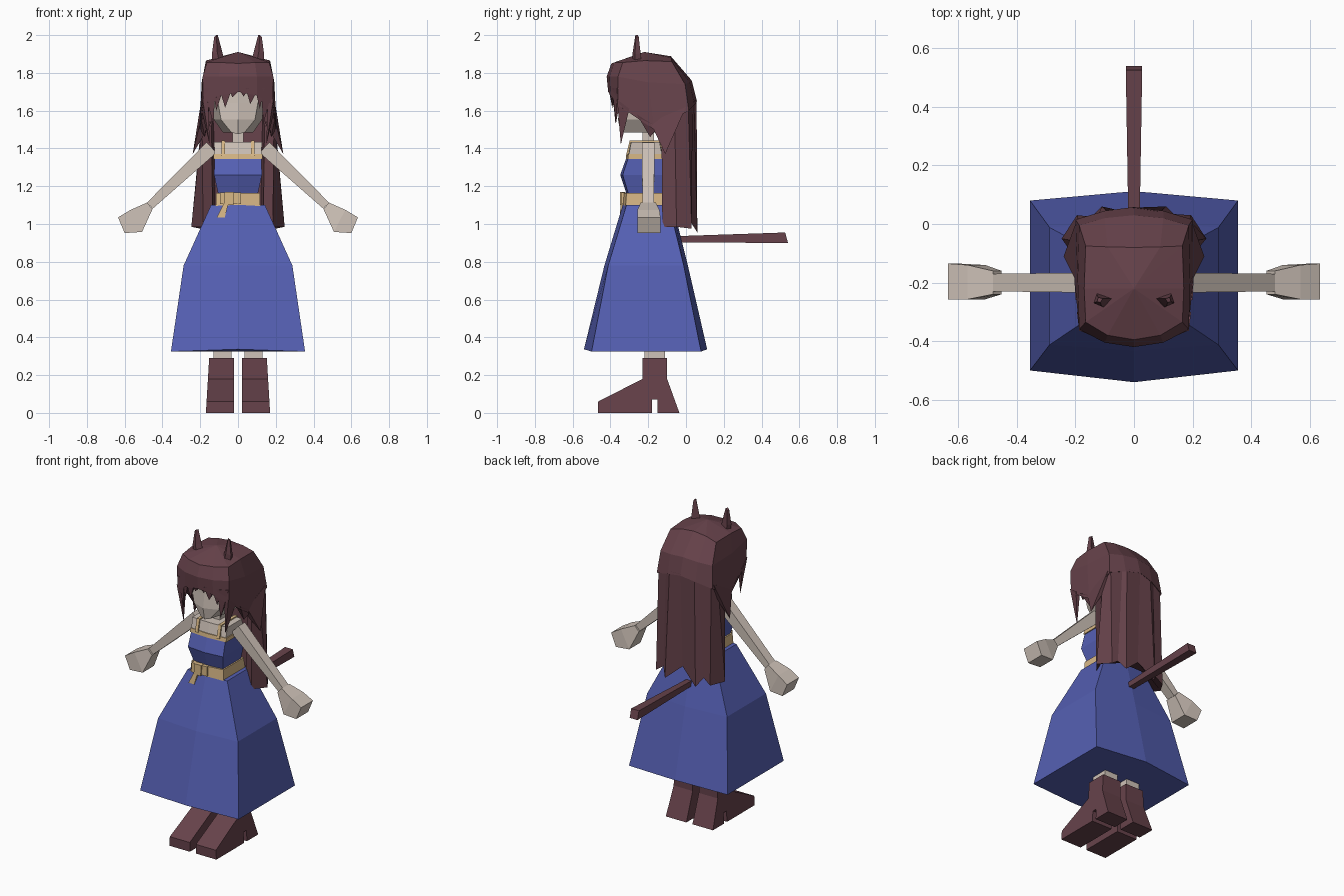
import bpy, bmesh, math
from mathutils import Vector


def material(name, rgb):
    m = bpy.data.materials.new(name)
    m.diffuse_color = (*rgb, 1)
    return m


SKIN = material("pale skin", (0.62, 0.54, 0.48))
BLUE = material("dress blue", (0.09, 0.115, 0.45))
TAN = material("tan trim", (0.69, 0.48, 0.24))
BROWN = material("dark plum brown", (0.135, 0.055, 0.07))


def make(name, verts, faces, mat):
    bm = bmesh.new()
    vs = [bm.verts.new(v) for v in verts]
    for f in faces:
        bm.faces.new([vs[i] for i in f])
    bmesh.ops.recalc_face_normals(bm, faces=bm.faces)
    me = bpy.data.meshes.new(name)
    bm.to_mesh(me)
    bm.free()
    me.materials.append(mat)
    ob = bpy.data.objects.new(name, me)
    bpy.context.collection.objects.link(ob)
    return ob


def loft(name, rings, mat, caps=(True, True)):
    """Skin a stack of closed rings having equal point counts."""
    n = len(rings[0])
    faces = [(k * n + i, k * n + (i + 1) % n, (k + 1) * n + (i + 1) % n, (k + 1) * n + i)
             for k in range(len(rings) - 1) for i in range(n)]
    if caps[0]:
        faces.append(tuple(range(n)))
    if caps[1]:
        faces.append(tuple((len(rings) - 1) * n + i for i in range(n)))
    return make(name, [p for r in rings for p in r], faces, mat)


def both(half):
    """Complete a ring from its +x half (first and last points on x = 0)."""
    return half + [(-x, y, z) for x, y, z in reversed(half[1:-1])]


def rect(x0, x1, y0, y1, z):
    return [(x0, y0, z), (x1, y0, z), (x1, y1, z), (x0, y1, z)]


def hexa(w, yf, yfm, yb, ybm, z, dz=0.0):
    return both([(0, yfm, z + dz), (w, yf, z), (w, yb, z), (0, ybm, z + dz)])


def prism_x(name, profile, x0, x1, mat):
    return loft(name, [[(x0, y, z) for y, z in profile], [(x1, y, z) for y, z in profile]], mat)


def mirrored(ob):
    m = ob.modifiers.new("mirror", 'MIRROR')
    m.use_axis[0] = True
    return ob


# Dress, belt and chest
loft("skirt", [hexa(.355, -.50, -.54, .08, .112, .325, .012),
               hexa(.288, -.412, -.432, -.012, .01, .78),
               hexa(.143, -.315, -.335, -.09, -.07, 1.10)], BLUE)
loft("belt", [hexa(.118, -.32, -.335, -.095, -.085, 1.095),
              hexa(.115, -.315, -.33, -.105, -.095, 1.165)], TAN)
loft("bodice", [hexa(.105, -.305, -.315, -.12, -.11, 1.16),
                hexa(.127, -.335, -.348, -.12, -.11, 1.26),
                hexa(.123, -.306, -.316, -.125, -.115, 1.35)], BLUE)
loft("bodice_trim", [hexa(.13, -.308, -.318, -.12, -.112, 1.345),
                     hexa(.13, -.305, -.315, -.12, -.112, 1.371)], TAN)
loft("chest", [hexa(.124, -.302, -.31, -.128, -.12, 1.37),
               hexa(.127, -.29, -.295, -.14, -.135, 1.435)], SKIN)
mirrored(prism_x("dress_strap", [(-.318, 1.36), (-.298, 1.442), (-.132, 1.442), (-.112, 1.36)],
                 .068, .088, TAN))

# Belt bow with a hanging end
loft("belt_knot", [rect(-.075, -.025, -.35, -.32, 1.10), rect(-.07, -.02, -.35, -.32, 1.17)], TAN)
for k, (x0, x1) in enumerate([(-.095, -.06), (-.035, .015)]):
    loft("bow_loop_%d" % k, [rect(x0, x1, -.342, -.32, 1.105), rect(x0, x1, -.342, -.32, 1.168)], TAN)
loft("bow_end", [rect(-.112, -.07, -.352, -.335, 1.035), rect(-.075, -.05, -.345, -.325, 1.11)], TAN)

# Neck and head
loft("neck", [rect(-.03, .03, -.23, -.17, 1.42), rect(-.03, .03, -.23, -.17, 1.52)], SKIN)


def head_ring(fm, fw, fy, w, z, zf=None):
    return both([(0, fm, zf or z), (fw, fy, z), (w, -.19, z), (w * .85, -.06, z), (0, -.05, z)])


loft("head", [head_ring(-.345, .035, -.335, .08, 1.485, 1.475),
              head_ring(-.36, .09, -.325, .128, 1.553),
              head_ring(-.345, .105, -.325, .138, 1.64),
              head_ring(-.345, .11, -.32, .14, 1.80)], SKIN)


# Arms and hands
def bar(p, q, wy0, wy1, t0, t1):
    d = (Vector(q) - Vector(p)).normalized()
    n = Vector((-d.z, 0, d.x))
    out = []
    for c, wy, t in ((p, wy0, t0), (q, wy1, t1)):
        c = Vector(c)
        out.append([tuple(c + n * t * a + Vector((0, wy * b, 0)))
                    for a, b in ((1, 1), (1, -1), (-1, -1), (-1, 1))])
    return out


mirrored(loft("arm", bar((.14, -.2, 1.405), (.467, -.2, 1.097), .034, .03, .038, .022), SKIN))
mirrored(loft("hand", [
    [(.482, y, 1.113) if u else (.452, y, 1.08) for y, u in ((-.24, 1), (-.16, 1), (-.16, 0), (-.24, 0))],
    [(.568, y, 1.075) if u else (.508, y, .958) for y, u in ((-.257, 1), (-.14, 1), (-.14, 0), (-.257, 0))],
    [(.635, y, 1.035) if u else (.600, y, .952) for y, u in ((-.257, 1), (-.135, 1), (-.135, 0), (-.257, 0))],
], SKIN))

# Legs and heeled boots
mirrored(loft("leg", [rect(.035, .13, -.22, -.11, .27), rect(.035, .13, -.22, -.11, .36)], SKIN))
boot_side = [(-.23, .29), (-.23, .18), (-.465, .06), (-.465, 0), (-.18, 0), (-.18, .07),
             (-.15, .07), (-.15, 0), (-.035, 0), (-.1, .18), (-.1, .29)]
mirrored(loft("boot", [[(.022, y, z) for y, z in boot_side],
                       [(.170 - .06 * z, y, z) for y, z in boot_side]], BROWN))

# Tail
loft("tail", [[(-.018, -.07, .902), (.018, -.07, .902), (.018, -.07, .935), (-.018, -.07, .935)],
              [(-.028, .54, .90), (.028, .54, .90), (.028, .525, .955), (-.028, .525, .955)]], BROWN)

# Hair cap, open underneath
cap_low = both([(0, -.412, 1.70), (.10, -.40, 1.68), (.185, -.36, 1.63), (.205, -.17, 1.50),
                (.2, .015, 1.60), (.1, .045, 1.63), (0, .058, 1.65)])
cap_mid = both([(0, -.42, 1.78), (.10, -.405, 1.78), (.187, -.36, 1.78), (.192, -.2, 1.75),
                (.187, -.005, 1.74), (.1, .02, 1.75), (0, .03, 1.76)])
cap_top = both([(0, -.395, 1.85), (.09, -.38, 1.855), (.165, -.335, 1.855), (.17, -.22, 1.865),
                (.165, -.075, 1.86), (.09, -.078, 1.88), (0, -.08, 1.888)])
cap_in = [(x * .8, -.2 + (y + .2) * .85, z + .02) for x, y, z in cap_low]
loft("hair_cap", [cap_in, cap_low, cap_mid, cap_top,
                  [(x * .02, -.22 + (y + .22) * .02, 1.91) for x, y, z in cap_top]],
     BROWN, (False, True))


# Pointed hair locks: flat wedges from a root edge to a tip
def lock(name, a, b, tip, depth):
    d = Vector(depth)
    v = [Vector(p) for p in (a, b)]
    verts = [v[0], v[1], v[1] + d, v[0] + d, Vector(tip)]
    return make(name, verts, [(0, 1, 2, 3), (0, 1, 4), (1, 2, 4), (2, 3, 4), (3, 0, 4)], BROWN)


fringe = [(-.185, -.12, -.13, 1.53), (-.135, -.075, -.115, 1.60), (-.10, -.03, -.068, 1.615),
          (-.05, .02, -.03, 1.67), (0, .06, .03, 1.675), (.04, .11, .065, 1.635),
          (.09, .14, .115, 1.61), (.12, .185, .135, 1.53)]
for k, (x0, x1, xt, zt) in enumerate(fringe):
    y0, y1, yt = (-.412 + 1.4 * x * x for x in (x0, x1, xt))
    lock("fringe_lock_%d" % k, (x0, y0, 1.72), (x1, y1, 1.72), (xt, yt + .015, zt), (0, .03, 0))
mirrored(lock("temple_lock", (.187, -.365, 1.66), (.195, -.30, 1.61), (.15, -.345, 1.42), (-.03, .0, 0)))
mirrored(lock("cheek_lock", (.2, -.26, 1.58), (.205, -.15, 1.51), (.175, -.19, 1.46), (-.04, 0, 0)))
mirrored(lock("shoulder_lock", (.2, -.19, 1.54), (.2, .0, 1.62), (.24, -.11, 1.37), (-.06, 0, 0)))

# Long back hair with folds
hair_top = both([(0, .056, 1.66), (.09, .042, 1.65), (.12, .035, 1.64), (.19, .012, 1.62), (.19, -.06, 1.58),
                 (.19, -.13, 1.52), (.14, -.1, 1.52), (.13, -.03, 1.58), (0, 0, 1.6)])
hair_low = both([(0, .035, 1.05), (.11, .06, .955), (.145, .025, 1.01), (.195, .03, .975), (.247, -.05, .985),
                 (.185, -.125, .985), (.135, -.11, 1.08), (.12, -.02, 1.04), (0, -.01, 1.09)])
loft("back_hair", [hair_top, hair_low], BROWN)

# Ears
mirrored(loft("ear", [
    [(.07, -.255, 1.86), (.10, -.285, 1.86), (.135, -.27, 1.85), (.125, -.235, 1.85)],
    [(.083, -.255, 1.91), (.11, -.282, 1.91), (.138, -.27, 1.90), (.128, -.24, 1.90)],
    [(.107, -.255, 2.0), (.115, -.268, 2.0), (.126, -.265, 1.99), (.122, -.25, 1.99)]], BROWN))
